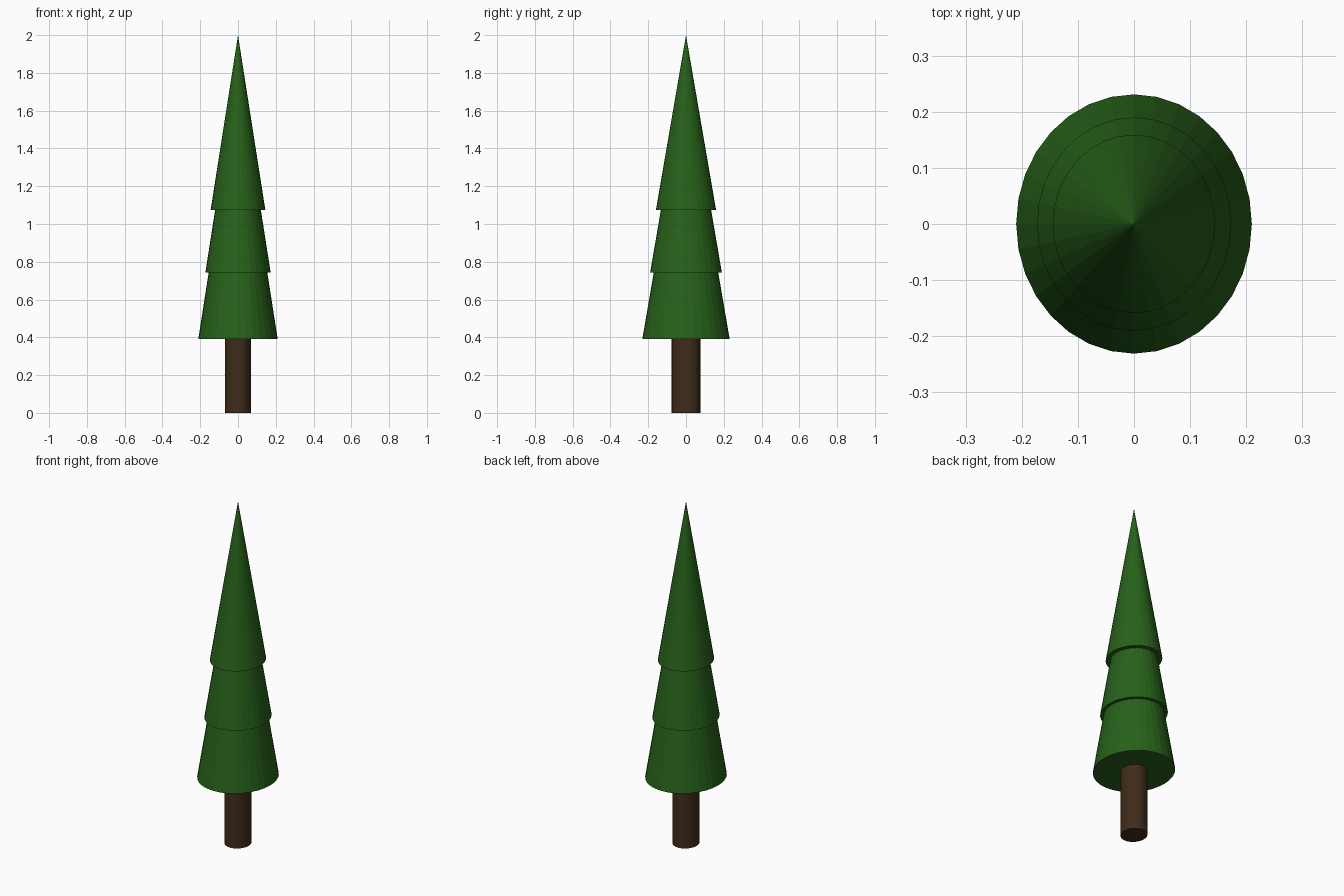
import bpy

if "Cube" in bpy.data.objects:
    bpy.data.objects.remove(bpy.data.objects["Cube"])

SIDES = 32


def material(name, color):
    mat = bpy.data.materials.new(name)
    mat.diffuse_color = color
    mat.use_nodes = True
    mat.node_tree.nodes["Principled BSDF"].inputs["Base Color"].default_value = mat.diffuse_color
    return mat


def tapered(name, rx, ry, z0, z1, mat, top=0.0):
    """Slightly oval cone (top=0) or cylinder (top=1) from z0 to z1."""
    bpy.ops.mesh.primitive_cone_add(vertices=SIDES, radius1=1, radius2=top,
                                    depth=z1 - z0, location=(0, 0, (z0 + z1) / 2))
    ob = bpy.context.object
    ob.name = name
    ob.scale = (rx, ry, 1)
    bpy.ops.object.transform_apply(location=False, rotation=False, scale=True)
    ob.data.materials.append(mat)
    return ob


green = material("needles", (0.02, 0.12, 0.01, 1))
brown = material("bark", (0.05, 0.025, 0.01, 1))

# Trunk
tapered("trunk", 0.069, 0.0755, 0.0, 0.45, brown, top=1.0)

# Three overlapping foliage cones
tapered("lower_foliage", 0.21, 0.231, 0.392, 1.737, green)
tapered("middle_foliage", 0.173, 0.19, 0.742, 1.85, green)
tapered("upper_foliage", 0.1446, 0.159, 1.075, 2.0, green)
